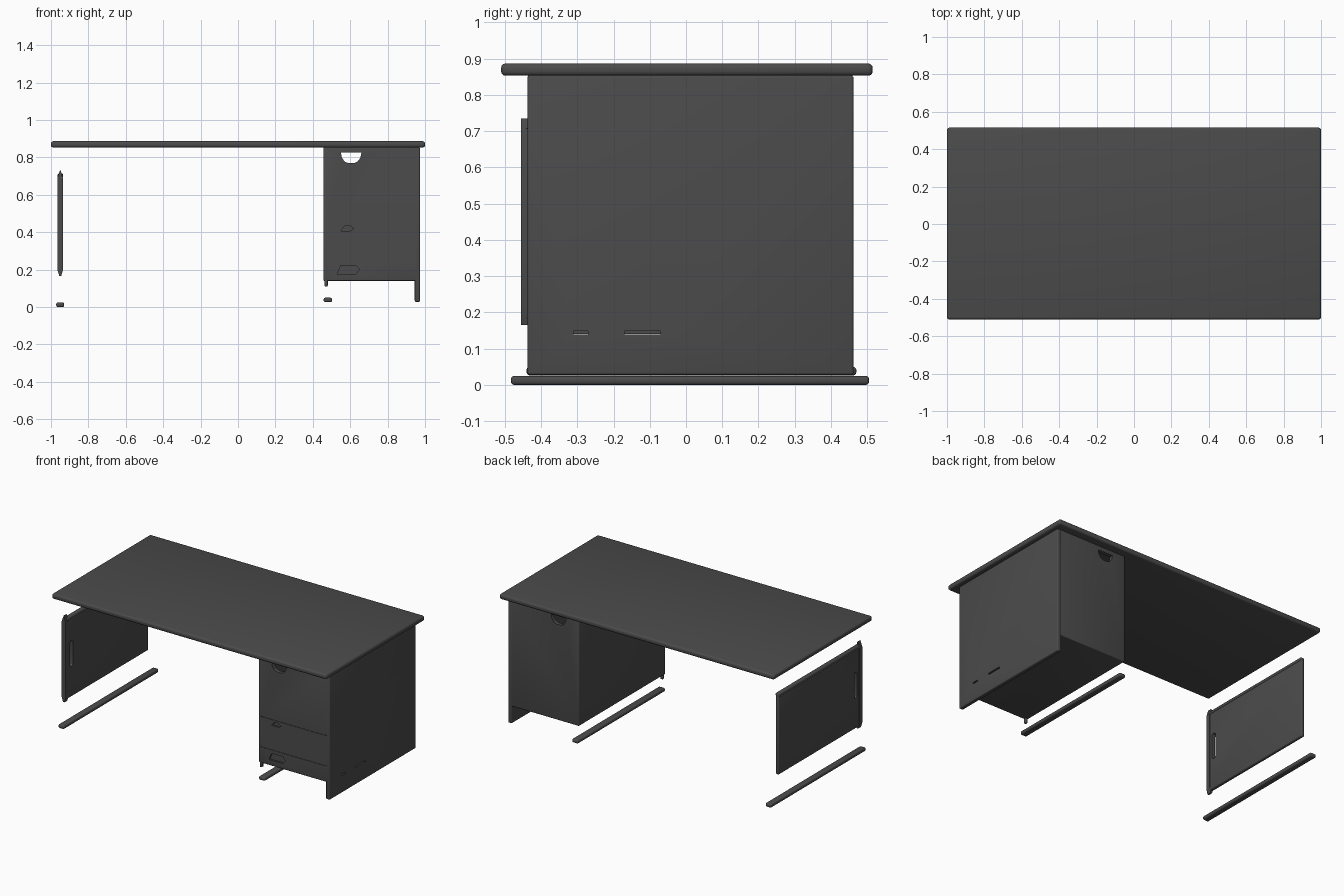
import bpy
import bmesh
from mathutils import Vector

cube = bpy.data.objects.get("Cube")
if cube:
    bpy.data.objects.remove(cube, do_unlink=True)

# Single dark grey finish
grey = bpy.data.materials.new("dark grey")
grey.use_nodes = True
COLOUR = (0.07, 0.07, 0.07, 1)
grey.diffuse_color = COLOUR
grey.node_tree.nodes["Principled BSDF"].inputs["Base Color"].default_value = COLOUR


def finish(name, bm):
    bmesh.ops.recalc_face_normals(bm, faces=bm.faces)
    mesh = bpy.data.meshes.new(name)
    bm.to_mesh(mesh)
    bm.free()
    mesh.materials.append(grey)
    obj = bpy.data.objects.new(name, mesh)
    bpy.context.collection.objects.link(obj)
    return obj


def box(name, x, y, z, bevel=0.0, segments=3):
    """Box from (min, max) ranges, with optional rounded edges."""
    bm = bmesh.new()
    bmesh.ops.create_cube(bm, size=1)
    for v in bm.verts:
        v.co = Vector([(a + b) / 2 + c * (b - a) for c, (a, b) in zip(v.co, (x, y, z))])
    if bevel:
        bmesh.ops.bevel(bm, geom=bm.edges[:], offset=bevel, segments=segments,
                        profile=0.5, affect='EDGES')
    return finish(name, bm)


def prism(name, outline, y):
    """Extrude an (x, z) outline along y."""
    bm = bmesh.new()
    face = bm.faces.new([bm.verts.new((px, y[0], pz)) for px, pz in outline])
    out = bmesh.ops.extrude_face_region(bm, geom=[face])
    moved = [g for g in out["geom"] if isinstance(g, bmesh.types.BMVert)]
    bmesh.ops.translate(bm, verts=moved, vec=(0, y[1] - y[0], 0))
    return finish(name, bm)


def cut(target, *cutters):
    for cutter in cutters:
        mod = target.modifiers.new("cut", 'BOOLEAN')
        mod.operation = 'DIFFERENCE'
        mod.solver = 'EXACT'
        mod.object = cutter
        bpy.context.view_layer.objects.active = target
        bpy.ops.object.modifier_apply(modifier=mod.name)
        bpy.data.objects.remove(cutter, do_unlink=True)


def smooth(*objects):
    bpy.ops.object.select_all(action='DESELECT')
    for obj in objects:
        obj.select_set(True)
    bpy.context.view_layer.objects.active = objects[0]
    bpy.ops.object.shade_smooth_by_angle()


# Desktop slab with rounded edge
desktop = box("desktop", (-1, 1), (-0.51, 0.515), (0.853, 0.887), 0.012)

# Hollow drawer cabinet
front, back = -0.437, 0.46
cabinet = box("drawer_cabinet", (0.457, 0.968), (front, back), (0.14, 0.856), 0.006)
cut(cabinet, box("hollow", (0.48, 0.945), (front + 0.025, back - 0.025), (0.16, 0.845)))

# Cable notch through front and back walls
notch = [(0.55, 0.825), (0.555, 0.8), (0.57, 0.778), (0.59, 0.769),
         (0.62, 0.769), (0.64, 0.778), (0.655, 0.8), (0.66, 0.825)]
cut(cabinet, prism("notch", notch, (-0.6, 0.6)))

# Drawer grips and seams on the front
for z, x0, x1, h in ((0.2, 0.53, 0.65, 0.045), (0.42, 0.55, 0.62, 0.025)):
    grip = [(x0, z - h / 2), (x1 - 0.02, z - h / 2), (x1, z), (x1 - 0.02, z + h / 2),
            (x0 + 0.02, z + h / 2)]
    cut(cabinet, prism("grip", grip, (front - 0.1, front + 0.012)))
for z in (0.245, 0.445):
    cut(cabinet, box("seam", (0.475, 0.95), (front - 0.1, front + 0.003), (z, z + 0.006)))

# Outer side panel running down to the floor rail, with two slots
side = box("cabinet_side_panel", (0.945, 0.973), (front, back + 0.002), (0.028, 0.853), 0.006)
for y in ((-0.31, -0.27), (-0.17, -0.07)):
    for part in (side, cabinet):
        cut(part, box("slot", (0.93, 1), y, (0.139, 0.149)))

# Suspended left panel with a thicker front edge
panel = box("left_panel", (-0.962, -0.938), (-0.445, 0.41), (0.18, 0.71), 0.008)
post = [(-0.95, 0.735), (-0.936, 0.69), (-0.936, 0.2), (-0.945, 0.165),
        (-0.955, 0.165), (-0.966, 0.2), (-0.966, 0.69)]
edge = prism("left_panel_front_edge", post, (-0.455, -0.425))
cut(panel, box("hand_slot", (-1, -0.9), (-0.405, -0.375), (0.38, 0.55), 0.012))

# Rim along the top of the left panel
rim = box("left_panel_top_rim", (-0.965, -0.935), (-0.44, 0.41), (0.69, 0.715), 0.01)

# Floor rails
left_rail = box("left_floor_rail", (-0.972, -0.93), (-0.483, 0.505), (0, 0.025), 0.009)
right_rail = box("right_floor_rail", (0.458, 0.503), (-0.44, 0.47), (0.026, 0.05), 0.009)

# Short stub under the inner front corner
stub = box("cabinet_corner_stub", (0.462, 0.48), (front, front + 0.02), (0.11, 0.15), 0.005)

smooth(desktop, cabinet, side, panel, edge, rim, left_rail, right_rail, stub)
